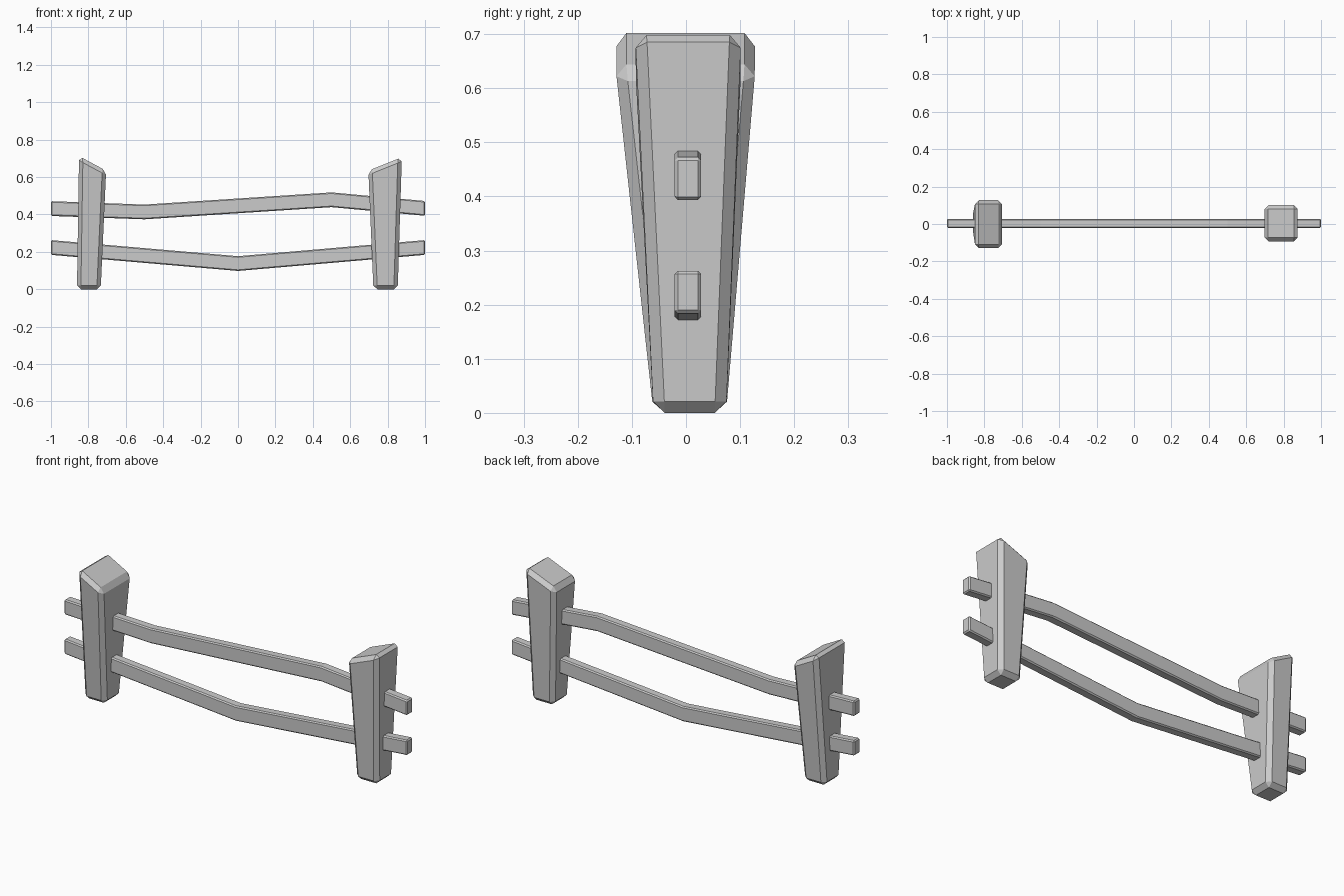
import bpy
import bmesh
import math

if "Cube" in bpy.data.objects:
    bpy.data.objects.remove(bpy.data.objects["Cube"])


def slab(name, front, back, bevel):
    """Solid between two matching (x, y, z) outlines, with chamfered corners."""
    bm = bmesh.new()
    a = [bm.verts.new(p) for p in front]
    b = [bm.verts.new(p) for p in back]
    n = len(a)
    for i in range(n):
        j = (i + 1) % n
        bm.faces.new((a[i], b[i], b[j], a[j]))
    # caps split into columns (outline = lower path, then upper path reversed)
    for i in range(n // 2 - 1):
        k = n - 1 - i
        bm.faces.new((a[i], a[i + 1], a[k - 1], a[k]))
        bm.faces.new((b[k], b[k - 1], b[i + 1], b[i]))
    bmesh.ops.recalc_face_normals(bm, faces=bm.faces)
    mesh = bpy.data.meshes.new(name)
    bm.to_mesh(mesh)
    bm.free()
    obj = bpy.data.objects.new(name, mesh)
    bpy.context.collection.objects.link(obj)
    mod = obj.modifiers.new("chamfer", 'BEVEL')
    mod.width = bevel
    mod.segments = 1
    mod.limit_method = 'ANGLE'
    mod.angle_limit = math.radians(30)
    return obj


def post(name, bottom_x, top_x, top_z, top_y):
    """Tapered post with a slanted top."""
    def outline(y0, y1):
        return [(bottom_x[0], y0, 0), (bottom_x[1], y0, 0),
                (top_x[1], y1, top_z[1]), (top_x[0], y1, top_z[0])]
    slab(name, outline(-0.06, top_y[0]), outline(0.074, top_y[1]), 0.021)


def rail(name, path):
    """Bent plank following the (x, z) points of its lower edge."""
    def outline(y):
        return ([(x, y, z) for x, z in path]
                + [(x, y, z + 0.079) for x, z in reversed(path)])
    slab(name, outline(-0.021), outline(0.028), 0.006)


# Posts
post("left_post", (-0.861, -0.734), (-0.850, -0.705), (0.712, 0.634), (-0.131, 0.129))
post("right_post", (0.724, 0.854), (0.697, 0.876), (0.634, 0.706), (-0.094, 0.102))

# Rails
rail("upper_rail", [(-1, 0.392), (-0.5, 0.374), (0.5, 0.439), (1, 0.393)])
rail("lower_rail", [(-1, 0.184), (0, 0.098), (1, 0.184)])
